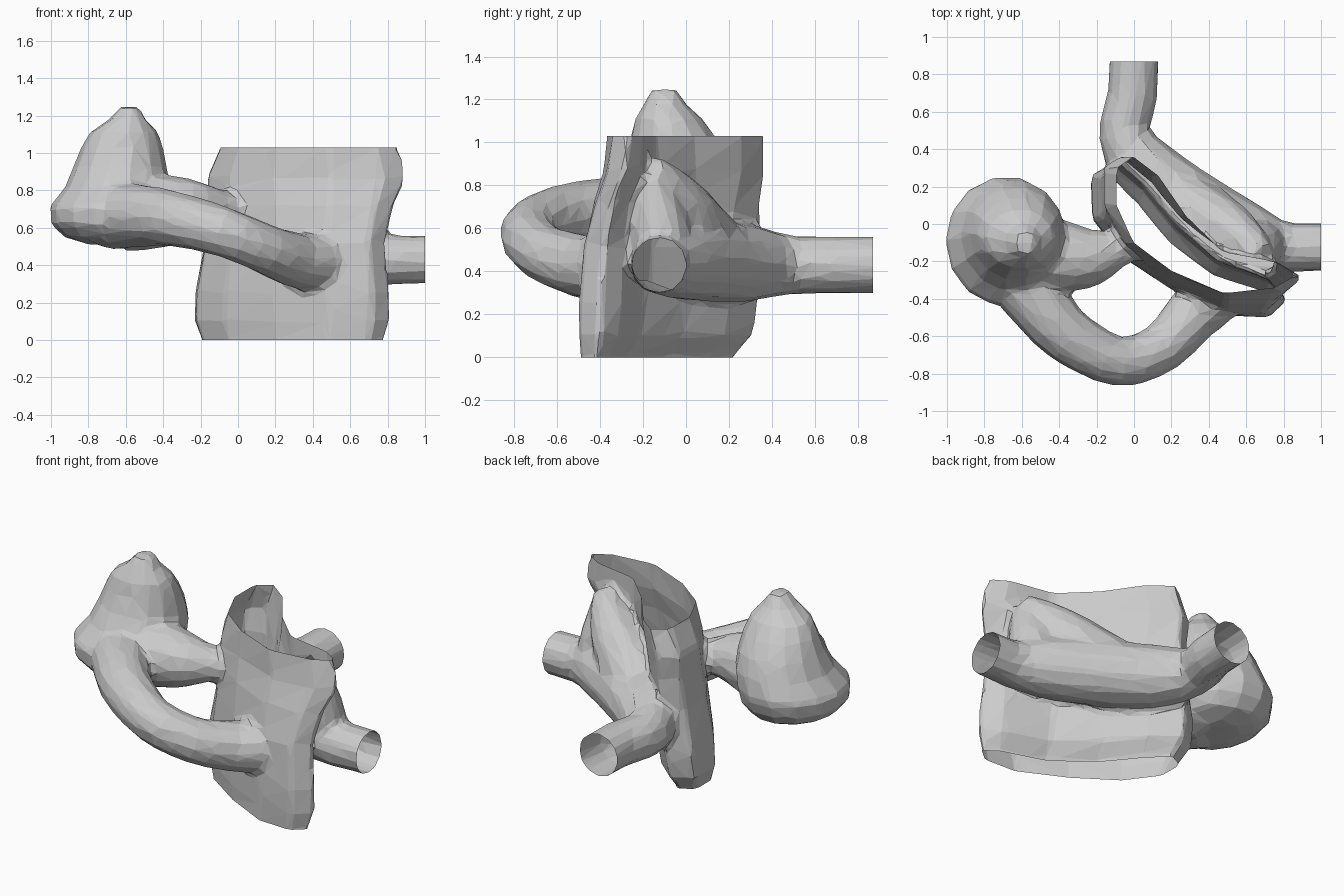
import bpy, bmesh
from math import cos, sin, tau
from mathutils import Vector

if "Cube" in bpy.data.objects:
    bpy.data.objects.remove(bpy.data.objects["Cube"])

bm = bmesh.new()


def loft(rings):
    """Skin a list of point rings and cap both ends."""
    vs = [[bm.verts.new(p) for p in r] for r in rings]
    n = len(vs[0])
    for a, b in zip(vs, vs[1:]):
        for i in range(n):
            j = (i + 1) % n
            bm.faces.new((a[i], a[j], b[j], b[i]))
    bm.faces.new(vs[0][::-1])
    bm.faces.new(vs[-1])


def circle(c, u, v, n=12):
    return [c + u * cos(tau * i / n) + v * sin(tau * i / n) for i in range(n)]


def smooth_path(path, steps=3):
    """Catmull-Rom through the path points (radius included)."""
    p = [Vector(q) for q in path]
    p = [p[0] * 2 - p[1]] + p + [p[-1] * 2 - p[-2]]
    out = []
    for a, b, c, d in zip(p, p[1:], p[2:], p[3:]):
        for k in range(steps):
            t = k / steps
            out.append(.5 * (2 * b + (c - a) * t + (2 * a - 5 * b + 4 * c - d) * t * t
                             + (3 * b - a - 3 * c + d) * t ** 3))
    return out + [p[-2]]


def tube(path):
    """Round tube through (x, y, z, radius) points."""
    path = smooth_path(path)
    pts = [Vector(p[:3]) for p in path]
    rings = []
    for i, c in enumerate(pts):
        d = (pts[min(i + 1, len(pts) - 1)] - pts[max(i - 1, 0)]).normalized()
        u = d.cross(Vector((0, 0, 1))).normalized()
        rings.append(circle(c, u * path[i][3], u.cross(d) * path[i][3]))
    loft(rings)


# flattened upright vessel: outlines at bottom, middle and top
low = [(-.19, .17), (-.19, .02), (-.05, -.17), (.2, -.34), (.48, -.48), (.7, -.49),
       (.78, -.42), (.68, -.36), (.42, -.28), (.18, -.1), (.02, .1), (-.1, .22)]
mid = [(-.23, .26), (-.22, .03), (-.07, -.17), (.2, -.35), (.5, -.49), (.72, -.5),
       (.82, -.4), (.72, -.3), (.44, -.2), (.22, 0), (.06, .2), (-.1, .34)]
top = [(-.09, .3), (-.09, .1), (0, -.1), (.2, -.25), (.48, -.37), (.75, -.34),
       (.87, -.27), (.75, -.2), (.47, -.15), (.28, .04), (.13, .26), (0, .36)]


def mix(a, b, t, z, sx=1.0, dy=0):
    return [Vector((.3 + sx * (p[0] * (1 - t) + q[0] * t - .3),
                    p[1] * (1 - t) + q[1] * t + dy, z)) for p, q in zip(a, b)]


loft([mix(low, mid, 0, -.12), mix(low, mid, 0, 0), mix(low, mid, .8, .1, 1.02),
      mix(low, mid, 1, .25), mix(mid, top, .15, .52, .94), mix(mid, top, .5, .72),
      mix(mid, top, .75, .87, 1.09, .015), mix(mid, top, 1, 1.03), mix(mid, top, 1, 1.15)])

# level vessel running behind it, with a broad ridge up the back
tube([(1.12, -.125, .43, .13), (.95, -.125, .43, .13), (.78, -.12, .43, .14),
      (.58, -.05, .45, .18), (.33, .09, .45, .19), (.08, .27, .44, .185),
      (-.05, .48, .43, .14), (-.01, .68, .43, .135), (.005, .98, .43, .135)])
tube([(.2, .15, .46, .18), (.36, .05, .58, .17), (.5, -.03, .69, .155), (.61, -.1, .8, .11),
      (.69, -.16, .89, .06)])
tube([(.66, -.1, .45, .15), (.665, -.13, .65, .13), (.69, -.17, .86, .06)])

# bulging sac: stacked ellipses (z, cx, cy, rx, ry)
sac = [(.51, -.68, -.1, .12, .15), (.55, -.68, -.1, .25, .27), (.62, -.69, -.1, .31, .33),
       (.71, -.69, -.09, .32, .35), (.82, -.645, -.06, .28, .3), (.93, -.63, -.05, .25, .25),
       (1.03, -.62, -.06, .22, .2), (1.11, -.61, -.08, .185, .16), (1.18, -.59, -.1, .1, .1),
       (1.25, -.58, -.1, .05, .06)]
loft([circle(Vector((cx, cy, z)), Vector((rx, 0, 0)), Vector((0, ry, 0)), 14)
      for z, cx, cy, rx, ry in sac])

# tapering neck from the sac to the upright vessel
tube([(-.6, -.15, .69, .22), (-.42, -.17, .69, .2), (-.25, -.18, .7, .165),
      (-.1, -.14, .7, .11), (.05, -.1, .7, .06)])

# looping branch in front, flaring where it joins
tube([(-.68, -.2, .66, .18), (-.53, -.4, .665, .17), (-.35, -.6, .65, .15),
      (-.08, -.735, .58, .135), (.15, -.66, .485, .135), (.31, -.49, .425, .15),
      (.44, -.39, .42, .15), (.56, -.34, .43, .11)])

bmesh.ops.recalc_face_normals(bm, faces=bm.faces[:])
me = bpy.data.meshes.new("branching_vessel")
bm.to_mesh(me)
bm.free()
ob = bpy.data.objects.new("branching_vessel", me)
bpy.context.collection.objects.link(ob)

# fuse all parts into one skin, soften, then reduce to facets
m = ob.modifiers.new("fuse", "REMESH")
m.mode = "VOXEL"
m.voxel_size = .02
m = ob.modifiers.new("soften", "SMOOTH")
m.factor = .5
m.iterations = 9
m = ob.modifiers.new("facets", "DECIMATE")
m.ratio = .04
dg = bpy.context.evaluated_depsgraph_get()
fused = bpy.data.meshes.new_from_object(ob.evaluated_get(dg))
ob.modifiers.clear()
ob.data = fused

# slice the vessel ends open
bm = bmesh.new()
bm.from_mesh(fused)
for co, no in (((0, 0, 0), (0, 0, -1)), ((1, 0, 0), (1, 0, 0)), ((0, .87, 0), (0, 1, 0))):
    bmesh.ops.bisect_plane(bm, geom=bm.verts[:] + bm.edges[:] + bm.faces[:],
                           plane_co=co, plane_no=no, clear_outer=True)
# the top cut spares the sac
faces = [f for f in bm.faces if all(v.co.x > -.25 for v in f.verts)]
edges = list({e for f in faces for e in f.edges})
verts = list({v for f in faces for v in f.verts})
bmesh.ops.bisect_plane(bm, geom=verts + edges + faces, plane_co=(0, 0, 1.03),
                       plane_no=(0, 0, 1), clear_outer=True)
for f in bm.faces:
    f.smooth = False
bm.to_mesh(fused)
bm.free()
